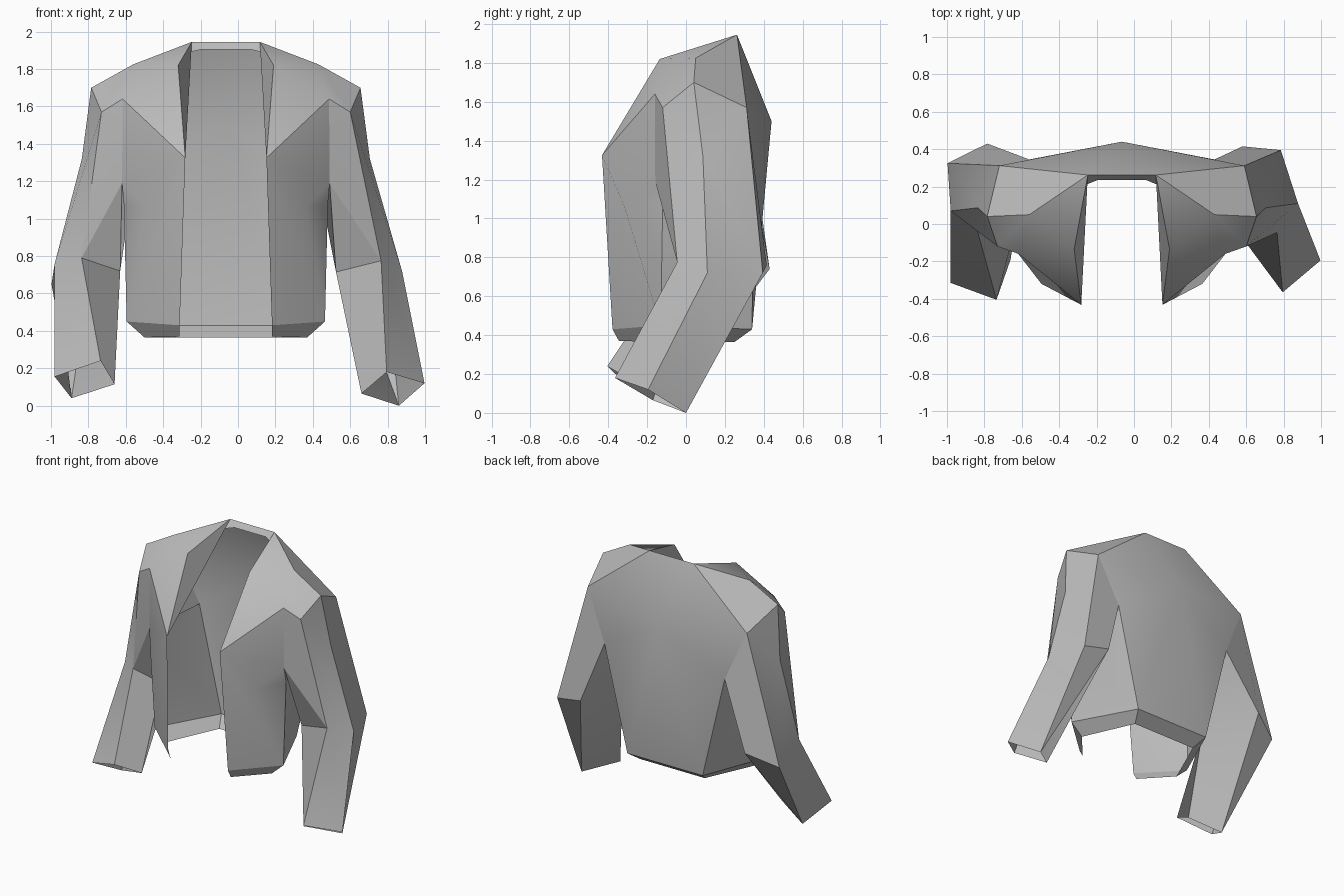
import bpy, bmesh, math
from mathutils import Vector

cube = bpy.data.objects.get("Cube")
if cube:
    bpy.data.objects.remove(cube, do_unlink=True)

CENTRE = -0.065  # x of the jacket's middle line

cloth = bpy.data.materials.new("grey_cloth")
cloth.use_nodes = True
cloth.diffuse_color = (0.5, 0.5, 0.5, 1)
cloth.node_tree.nodes["Principled BSDF"].inputs["Base Color"].default_value = (0.5, 0.5, 0.5, 1)

# Pattern points of one half: distance from the middle line, y, z
HALF = {
    "neck": (0.182, 0.262, 1.945), "lapel": (0.255, -0.135, 1.82),
    "chest": (0.217, -0.432, 1.325), "yoke": (0.495, 0.05, 1.825),
    "shoulder": (0.72, 0.04, 1.70), "shoulder_front": (0.665, -0.12, 1.57),
    "shoulder_back": (0.655, 0.312, 1.57), "seam_front": (0.552, -0.16, 1.64),
    "armpit_front": (0.555, -0.158, 1.19), "armpit_back": (0.495, 0.345, 1.20),
    "dart": (0.43, -0.32, 1.07), "dart_side": (0.545, -0.12, 1.07),
    "upper_arm": (0.77, 0.087, 1.32),
    "waist_open": (0.247, -0.378, 0.43), "waist_side": (0.53, -0.13, 0.45),
    "waist_back": (0.31, 0.34, 0.43),
    "hem_open": (0.247, -0.345, 0.37), "hem_side": (0.435, -0.13, 0.365),
    "hem_back": (0.265, 0.25, 0.365),
    "facing": (0.13, 0.235, 1.905), "facing_end": (0.215, 0.20, 1.885),
}


def side_points(side):
    return {n: (CENTRE + side * u, y, z) for n, (u, y, z) in HALF.items()}


def sew(name, points, panels):
    """Build one cloth sheet from named points and panels."""
    bm = bmesh.new()
    verts = {}
    for panel in panels:
        corners = []
        for key in panel:
            if key not in verts:
                verts[key] = bm.verts.new(points[key])
            corners.append(verts[key])
        bm.faces.new(corners)
    bmesh.ops.recalc_face_normals(bm, faces=bm.faces[:])
    bm.normal_update()
    mid = sum((v.co for v in bm.verts), Vector()) / len(bm.verts)
    if sum((f.calc_center_median() - mid).dot(f.normal) * f.calc_area() for f in bm.faces) < 0:
        bmesh.ops.reverse_faces(bm, faces=bm.faces[:])
    mesh = bpy.data.meshes.new(name)
    bm.to_mesh(mesh)
    bm.free()
    mesh.materials.append(cloth)
    obj = bpy.data.objects.new(name, mesh)
    bpy.context.collection.objects.link(obj)
    bpy.ops.object.select_all(action="DESELECT")
    obj.select_set(True)
    bpy.context.view_layer.objects.active = obj
    bpy.ops.object.shade_smooth_by_angle(angle=math.radians(32))
    return obj


# Both halves in one table, with L_ and R_ prefixes
POINTS = {"spine": (CENTRE, 0.44, 1.50)}
for prefix, side in (("L_", 1), ("R_", -1)):
    POINTS.update({prefix + n: p for n, p in side_points(side).items()})


def both(panels):
    """Repeat half panels on the left and right."""
    return [[n if n == "spine" else pre + n for n in p.split()]
            for pre in ("L_", "R_") for p in panels]


# Body: lapels, yoke, fronts, sides and back
body = both([
    "neck lapel chest",
    "neck yoke lapel",
    "neck shoulder_back shoulder yoke",
    "yoke shoulder shoulder_front seam_front",
    "yoke seam_front lapel",
    "lapel seam_front chest",
    "chest seam_front armpit_front dart",
    "armpit_front dart_side dart",
    "dart dart_side waist_side",
    "chest dart waist_side waist_open",
    "armpit_front armpit_back dart_side",
    "dart_side armpit_back waist_back waist_side",
    "neck shoulder_back spine",
    "shoulder_back armpit_back spine",
    "armpit_back waist_back spine",
])
body += [["L_neck", "R_neck", "spine"], ["L_waist_back", "R_waist_back", "spine"]]
sew("jacket_body", POINTS, body)

# Hem band, turned in at the bottom
hem = both(["waist_open waist_side hem_side hem_open",
            "waist_side waist_back hem_back hem_side"])
hem.append(["L_waist_back", "R_waist_back", "R_hem_back", "L_hem_back"])
sew("hem_band", POINTS, hem)

# Collar facing inside the neck
facing = both(["neck facing facing_end"])
facing.append(["L_neck", "R_neck", "R_facing", "L_facing"])
sew("collar_facing", POINTS, facing)

# Sleeves: each arm is bent its own way below the shoulder
SLEEVE = [
    "seam_front shoulder_front armpit_front",
    "shoulder_front shoulder upper_arm",
    "shoulder shoulder_back upper_arm",
    "shoulder_front upper_arm elbow_out elbow_front",
    "upper_arm shoulder_back elbow_back elbow_out",
    "shoulder_back armpit_back elbow_tip elbow_back",
    "armpit_front shoulder_front elbow_front",
    "armpit_front elbow_front elbow_in",
    "armpit_back armpit_front elbow_in elbow_tip",
    "elbow_front elbow_out cuff_out cuff_front",
    "elbow_out elbow_back cuff_back cuff_out",
    "elbow_back elbow_tip cuff_back",
    "elbow_tip elbow_in cuff_in cuff_back",
    "elbow_in elbow_front cuff_front cuff_in",
]
ARMS = {
    "left_sleeve": (1, {
        "elbow_front": (0.765, -0.045, 0.775), "elbow_out": (0.877, 0.11, 0.72),
        "elbow_back": (0.785, 0.395, 0.72), "elbow_tip": (0.58, 0.415, 0.76),
        "elbow_in": (0.524, 0.0, 0.715),
        "cuff_front": (0.795, -0.365, 0.18), "cuff_out": (0.997, -0.195, 0.12),
        "cuff_back": (0.86, 0.0, 0.0), "cuff_in": (0.66, -0.17, 0.065)}),
    "right_sleeve": (-1, {
        "elbow_front": (-0.836, -0.04, 0.79), "elbow_out": (-0.98, 0.07, 0.76),
        "elbow_back": (-0.997, 0.325, 0.65), "elbow_tip": (-0.785, 0.43, 0.74),
        "elbow_in": (-0.63, 0.0, 0.72),
        "cuff_front": (-0.735, -0.405, 0.24), "cuff_out": (-0.98, -0.315, 0.155),
        "cuff_back": (-0.89, -0.10, 0.04), "cuff_in": (-0.66, -0.19, 0.115)}),
}
for name, (side, arm) in ARMS.items():
    sew(name, {**side_points(side), **arm}, [p.split() for p in SLEEVE])
